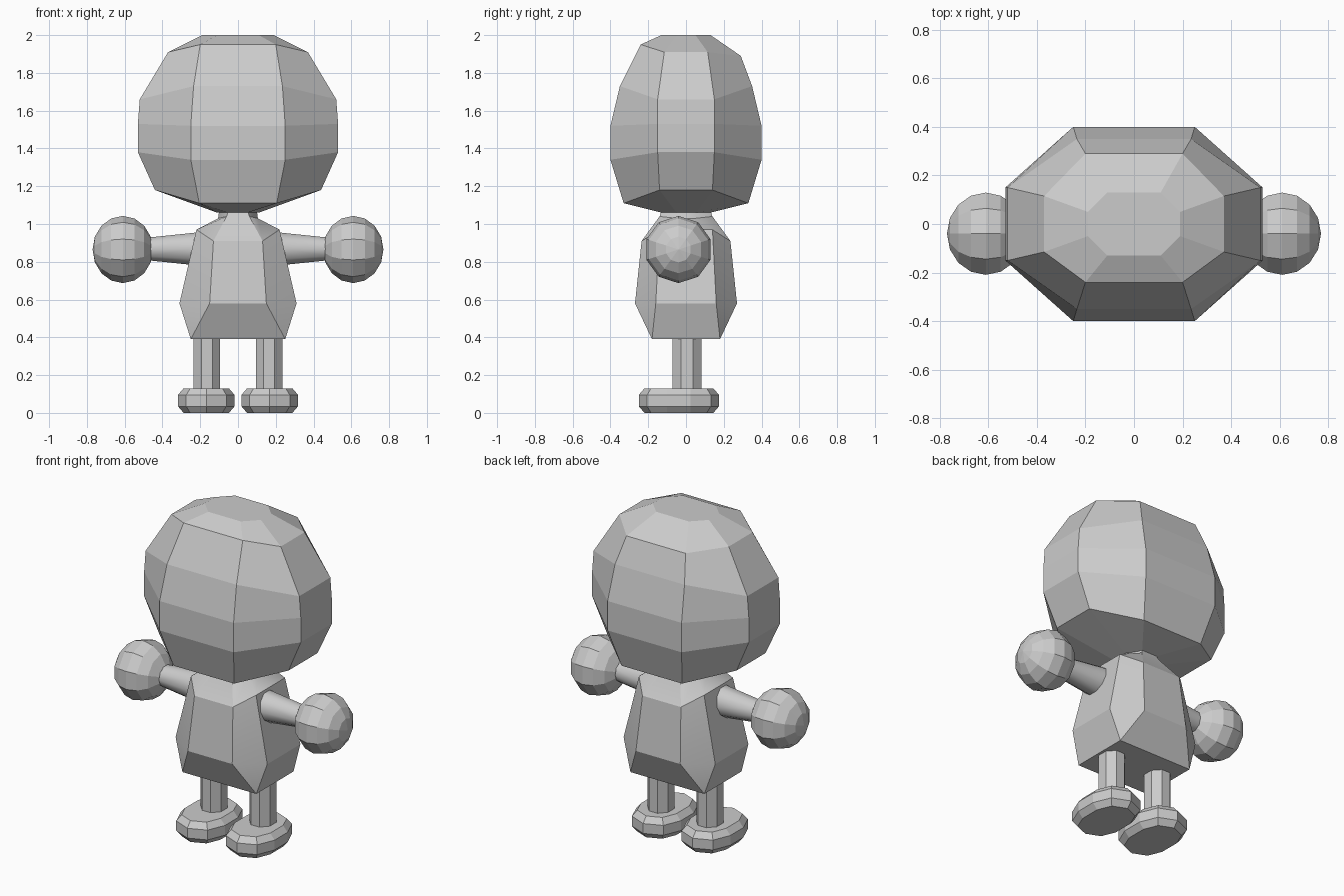
import bpy, bmesh, math
from mathutils import Matrix

if "Cube" in bpy.data.objects:
    bpy.data.objects.remove(bpy.data.objects["Cube"])

grey = bpy.data.materials.new("plain grey")
grey.diffuse_color = (0.6, 0.6, 0.6, 1)
grey.use_nodes = True
grey.node_tree.nodes["Principled BSDF"].inputs["Base Color"].default_value = grey.diffuse_color


def finish(name, bm, smooth=None):
    bmesh.ops.remove_doubles(bm, verts=bm.verts, dist=0.0005)
    bmesh.ops.recalc_face_normals(bm, faces=bm.faces)
    me = bpy.data.meshes.new(name)
    bm.to_mesh(me)
    bm.free()
    me.materials.append(grey)
    if smooth:
        me.shade_smooth()
        me.set_sharp_from_angle(angle=math.radians(smooth))
    ob = bpy.data.objects.new(name, me)
    bpy.context.collection.objects.link(ob)
    return ob


def loft(name, rings, smooth=None):
    """Skin a stack of rings with equal point counts and cap both ends."""
    bm = bmesh.new()
    rows = [[bm.verts.new(p) for p in r] for r in rings]
    n = len(rows[0])
    for a, b in zip(rows, rows[1:]):
        for i in range(n):
            j = (i + 1) % n
            bm.faces.new((a[i], a[j], b[j], b[i]))
    bm.faces.new(rows[0])
    bm.faces.new(rows[-1])
    return finish(name, bm, smooth)


def octagon(xo, yi, zo, xi, yf, zf, yb=None, zb=None):
    """Chamfered rectangle: side points (xo, yi, zo), front and back points (xi, y, z)."""
    yb = yf if yb is None else yb
    zb = zf if zb is None else zb
    return [(xi, -yf, zf), (xo, -yi, zo), (xo, yi, zo), (xi, yb, zb),
            (-xi, yb, zb), (-xo, yi, zo), (-xo, -yi, zo), (-xi, -yf, zf)]


# Faceted head
loft("head", [octagon(*r) for r in (
    (0.11, 0.05, 1.06, 0.05, 0.13, 1.06),
    (0.44, 0.14, 1.18, 0.205, 0.33, 1.11),
    (0.53, 0.15, 1.38, 0.25, 0.40, 1.34),
    (0.53, 0.15, 1.53, 0.25, 0.40, 1.52),
    (0.52, 0.15, 1.66, 0.235, 0.35, 1.73),
    (0.37, 0.115, 1.91, 0.20, 0.24, 1.95, 0.29, 1.89),
    (0.19, 0.05, 2.0, 0.11, 0.13, 2.0))])

# Torso: octagonal rings that merge into a rectangular hem
loft("torso", [octagon(*r) for r in (
    (0.25, 0.18, 0.39, 0.25, 0.18, 0.39),
    (0.31, 0.16, 0.58, 0.15, 0.27, 0.58),
    (0.22, 0.14, 0.97, 0.13, 0.235, 0.91),
    (0.105, 0.05, 1.03, 0.06, 0.14, 1.04),
    (0.10, 0.05, 1.07, 0.05, 0.13, 1.07))], 30)


def stadium(cx, r, z):
    """Foot outline: two half octagons joined by straight sides."""
    pts = []
    for cy, start in ((0.025, 0), (-0.10, 180)):
        for k in range(5):
            a = math.radians(start + 45 * k)
            pts.append((cx + r * math.cos(a), cy + r * math.sin(a), z))
    return pts


for side, s in (("left", 1), ("right", -1)):
    # Arm tapering towards the hand
    arm = []
    for x, r in ((0.15, 0.10), (0.25, 0.088), (0.47, 0.064), (0.55, 0.064)):
        arm.append([(s * x, -0.04 + r * math.cos(k * math.pi / 5),
                     0.868 + r * math.sin(k * math.pi / 5)) for k in range(10)])
    loft(side + "_arm", arm, 40)

    # Ball hand with its poles along x
    bm = bmesh.new()
    bmesh.ops.create_uvsphere(bm, u_segments=10, v_segments=8, radius=1)
    bmesh.ops.transform(bm, verts=bm.verts, matrix=(
        Matrix.Translation((s * 0.61, -0.04, 0.865))
        @ Matrix.Diagonal((0.16, 0.178, 0.178, 1))
        @ Matrix.Rotation(math.pi / 2, 4, 'Y')
        @ Matrix.Rotation(math.pi / 2, 4, 'Z')))
    finish(side + "_hand", bm)

    # Octagonal leg
    loft(side + "_leg", [[(s * 0.165 + 0.075 * math.cos((k + .5) * math.pi / 4),
                           0.005 + 0.082 * math.sin((k + .5) * math.pi / 4), z)
                          for k in range(8)] for z in (0.10, 0.42)])

    # Foot with bevelled rims
    loft(side + "_foot", [stadium(s * 0.168, r, z) for r, z in (
        (0.12, 0.0), (0.15, 0.035), (0.15, 0.095), (0.12, 0.13))])
